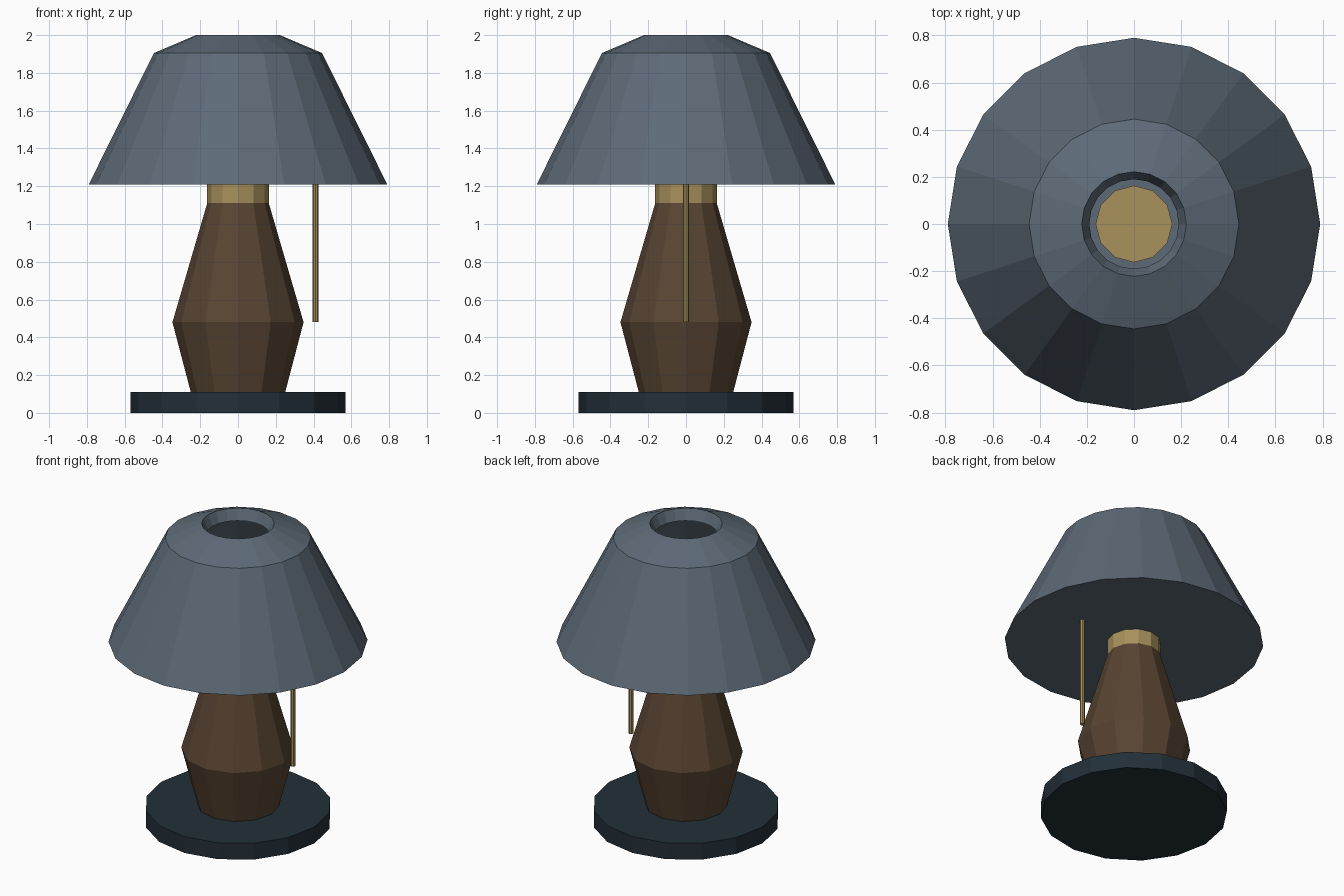
import bpy, bmesh, math

cube = bpy.data.objects.get("Cube")
if cube:
    bpy.data.objects.remove(cube, do_unlink=True)


def material(name, srgb):
    """Flat material from an 8-bit sRGB colour."""
    linear = [((c / 255 + 0.055) / 1.055) ** 2.4 for c in srgb] + [1.0]
    mat = bpy.data.materials.new(name)
    mat.use_nodes = True
    mat.diffuse_color = linear
    mat.node_tree.nodes["Principled BSDF"].inputs["Base Color"].default_value = linear
    return mat


def lathe(name, profile, sides, mat, centre_x=0.0, cap_top=True):
    """Faceted body of revolution from (radius, height) points, bottom first."""
    bm = bmesh.new()
    rings = []
    for radius, z in profile:
        angles = [math.tau * i / sides for i in range(sides)]
        rings.append([bm.verts.new((centre_x + radius * math.cos(a), radius * math.sin(a), z))
                      for a in angles])
    for low, high in zip(rings, rings[1:]):
        for i in range(sides):
            j = (i + 1) % sides
            bm.faces.new((low[i], low[j], high[j], high[i]))
    bm.faces.new(rings[0][::-1])
    if cap_top:
        bm.faces.new(rings[-1])
    mesh = bpy.data.meshes.new(name)
    bm.to_mesh(mesh)
    bm.free()
    mesh.materials.append(mat)
    obj = bpy.data.objects.new(name, mesh)
    bpy.context.collection.objects.link(obj)
    return obj


slate = material("slate_blue", (93, 106, 119))
wood = material("dark_wood", (88, 68, 50))
brass = material("brass", (168, 145, 92))
iron = material("dark_iron", (34, 47, 56))

# Foot and turned body
lathe("base", [(0.57, 0), (0.57, 0.11)], 16, iron)
lathe("body", [(0.25, 0.11), (0.347, 0.48), (0.163, 1.11)], 12, wood)

# Brass neck and pull cord
lathe("neck", [(0.163, 1.11), (0.163, 1.26)], 12, brass)
lathe("pull_cord", [(0.016, 0.48), (0.016, 1.26)], 8, brass, centre_x=0.41)

# Shade closed underneath, with an inward lip around the open top
lathe("shade", [(0.79, 1.21), (0.445, 1.905), (0.222, 2.0), (0.19, 1.93)],
      20, slate, cap_top=False)
